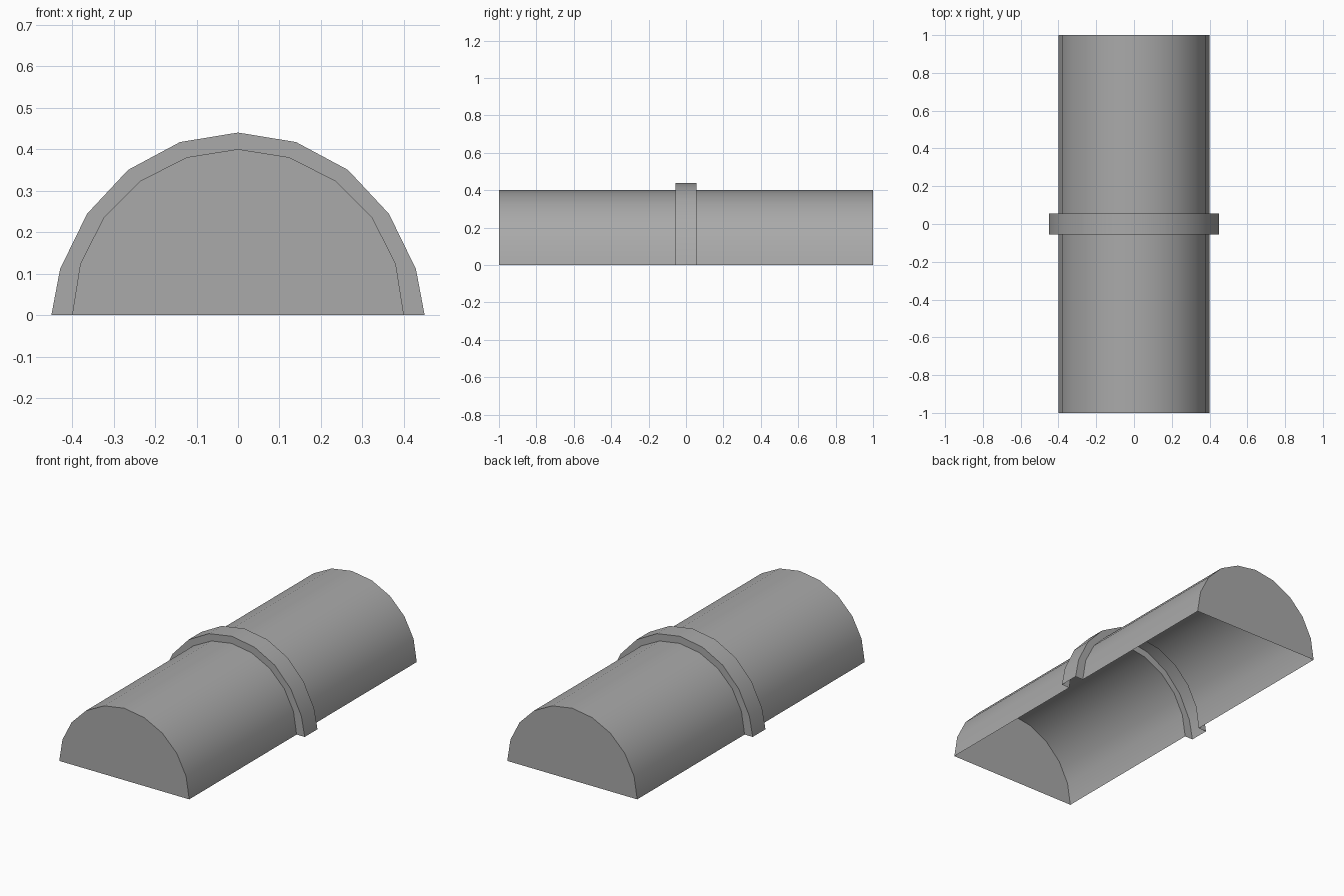
import bpy
import bmesh
from math import cos, sin, pi

cube = bpy.data.objects.get("Cube")
if cube:
    bpy.data.objects.remove(cube, do_unlink=True)

gray = bpy.data.materials.new("plain gray")
gray.use_nodes = True
color = (0.4, 0.4, 0.4, 1)
gray.diffuse_color = color
gray.node_tree.nodes["Principled BSDF"].inputs["Base Color"].default_value = color

# Half-round tube profile and the wider collar profile, right foot to left foot
SEGMENTS = 10
tube = [(0.4 * cos(pi * i / SEGMENTS), 0.4 * sin(pi * i / SEGMENTS))
        for i in range(SEGMENTS + 1)]
half = [(0.45, 0), (0.429, 0.111), (0.364, 0.244), (0.265, 0.35), (0.14, 0.417)]
collar = half + [(0, 0.44)] + [(-x, z) for x, z in reversed(half)]
COLLAR_Y = 0.056


def loft(name, sections, cap=None):
    """Skin open arches placed along y; cap closes one section's arch."""
    bm = bmesh.new()
    rows = [[bm.verts.new((x, y, z)) for x, z in profile] for profile, y in sections]
    for a, b in zip(rows, rows[1:]):
        for i in range(len(a) - 1):
            bm.faces.new((a[i], a[i + 1], b[i + 1], b[i]))
    if cap is not None:
        bm.faces.new(rows[cap])
    bmesh.ops.recalc_face_normals(bm, faces=bm.faces)
    # The shell is open below, so make sure the crown faces outward
    bm.normal_update()
    crown = max(bm.faces, key=lambda f: abs(f.normal.z))
    if crown.normal.z < 0:
        bmesh.ops.reverse_faces(bm, faces=bm.faces)
    mesh = bpy.data.meshes.new(name)
    bm.to_mesh(mesh)
    bm.free()
    mesh.materials.append(gray)
    obj = bpy.data.objects.new(name, mesh)
    bpy.context.collection.objects.link(obj)
    bpy.ops.object.select_all(action="DESELECT")
    obj.select_set(True)
    bpy.context.view_layer.objects.active = obj
    bpy.ops.object.shade_smooth_by_angle(angle=pi / 6)


# Two closed-end tube halves, joined by a hollow raised collar
loft("front_tube", [(tube, -1), (tube, -COLLAR_Y)], cap=0)
loft("rear_tube", [(tube, COLLAR_Y), (tube, 1)], cap=1)
loft("collar", [(tube, -COLLAR_Y), (collar, -COLLAR_Y),
                (collar, COLLAR_Y), (tube, COLLAR_Y)])
